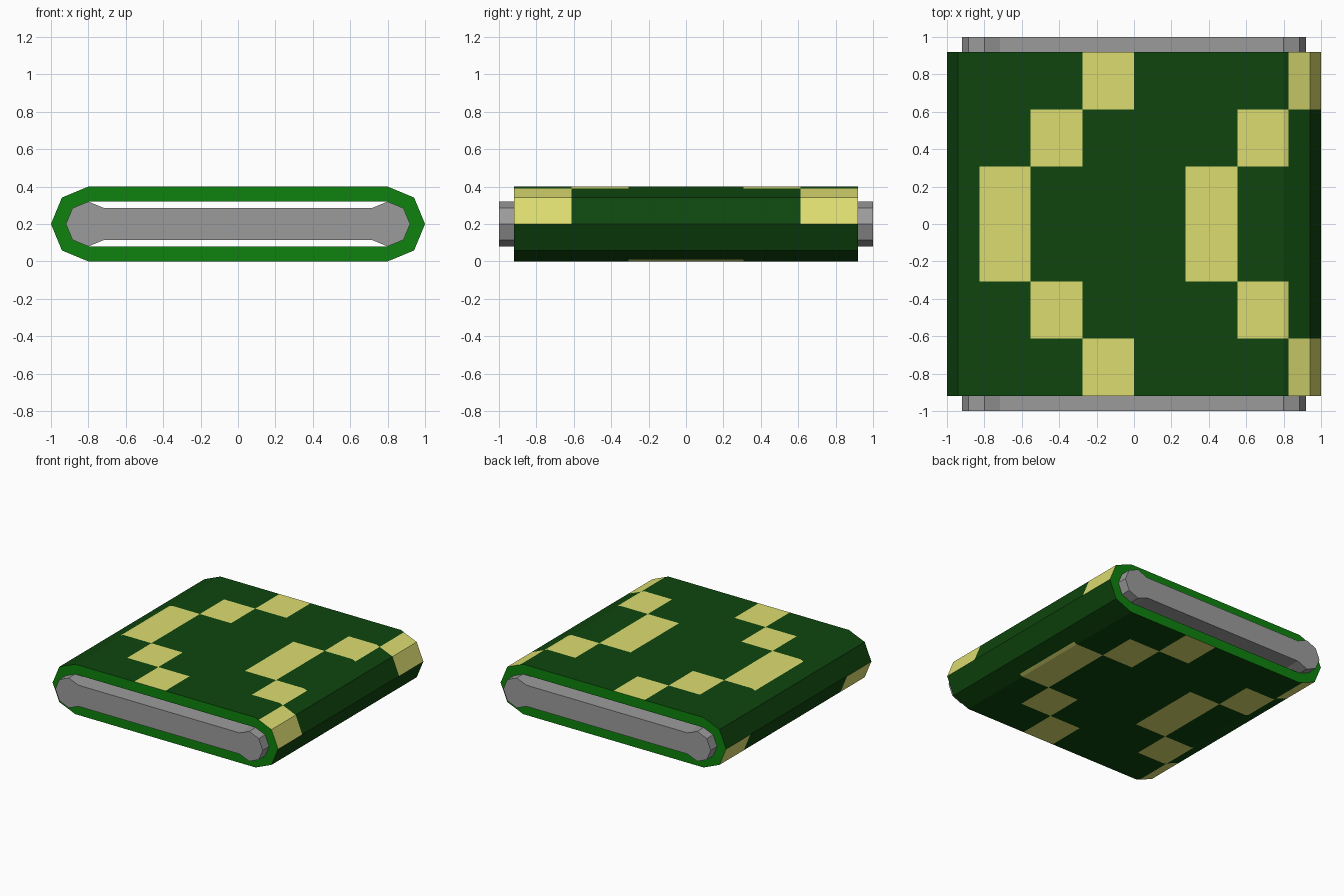
import bpy, bmesh, math

if "Cube" in bpy.data.objects:
    bpy.data.objects.remove(bpy.data.objects["Cube"])

CX, CZ = 0.8, 0.2          # end-round centre
R_OUT, R_IN = 0.2, 0.12    # belt outer and inner radius
HALF_BELT, HALF_CORE = 0.92, 1.0


def material(name, rgb):
    m = bpy.data.materials.new(name)
    m.diffuse_color = (*rgb, 1)
    m.use_nodes = True
    m.node_tree.nodes["Principled BSDF"].inputs["Base Color"].default_value = m.diffuse_color
    return m


dark = material("dark green", (0.0045, 0.060, 0.0045))
yellow = material("pale yellow", (0.72, 0.72, 0.165))
bright = material("bright green", (0.0045, 0.225, 0.0045))
grey = material("grey", (0.33, 0.33, 0.33))


def arc(side, r, angles):
    return [(side * CX + r * math.cos(math.radians(a)),
             CZ + r * math.sin(math.radians(a))) for a in angles]


def finish(bm, name, mats):
    bmesh.ops.recalc_face_normals(bm, faces=bm.faces[:])
    me = bpy.data.meshes.new(name)
    bm.to_mesh(me)
    bm.free()
    for m in mats:
        me.materials.append(m)
    ob = bpy.data.objects.new(name, me)
    bpy.context.collection.objects.link(ob)
    return ob


# Belt profile, clockwise from the left tip over the top
def profile(r):
    return arc(-1, r, (180, 135, 90)) + arc(1, r, (90, 45, 0, -45, -90)) + arc(-1, r, (270, 225))


outer, inner = profile(R_OUT), profile(R_IN)
n = len(outer)
starts = [0.0]
for i in range(n):
    starts.append(starts[-1] + math.dist(outer[i], outer[(i + 1) % n]))
total = starts[-1]
cell = total / 16
# Cuts at the profile corners and at the edges of 16 equal pattern columns
cuts = sorted({round(s, 5) for s in starts[:-1]} | {round(k * cell, 5) for k in range(16)})
cuts = [s for i, s in enumerate(cuts) if i == 0 or s - cuts[i - 1] > 1e-3]


def at(pts, s):
    i = max(k for k in range(n) if starts[k] <= s + 1e-4)
    f = (s - starts[i]) / (starts[i + 1] - starts[i])
    a, b = pts[i], pts[(i + 1) % n]
    return a[0] + (b[0] - a[0]) * f, a[1] + (b[1] - a[1]) * f


# Belt: patterned outside, bright green rims and inside
bm = bmesh.new()
rows = [HALF_BELT * t / 3 for t in (-3, -2, -1, 1, 2, 3)]


def ring(pts, y):
    return [bm.verts.new((x, y, z)) for x, z in (at(pts, s) for s in cuts)]


def bridge(a, b, rule):
    for j in range(len(cuts)):
        k = (j + 1) % len(cuts)
        end = cuts[k] if k else total
        f = bm.faces.new((a[j], a[k], b[k], b[j]))
        f.material_index = rule(int((cuts[j] + end) / 2 / cell))


out_rings = [ring(outer, y) for y in rows]
in_rings = [ring(inner, y) for y in (rows[0], rows[-1])]
for i in range(5):
    step = abs(i - 2) + 1      # chevron: shifts one column per row from the middle
    bridge(out_rings[i], out_rings[i + 1], lambda c: 1 if c % 4 == step else 0)
bridge(out_rings[0], in_rings[0], lambda c: 2)
bridge(out_rings[-1], in_rings[1], lambda c: 2)
bridge(in_rings[0], in_rings[1], lambda c: 2)
finish(bm, "patterned_belt", [dark, yellow, bright])

# Core: two octagonal rollers joined by a thinner bar, running through the belt
bm = bmesh.new()
pts = arc(1, R_IN, range(-135, 136, 45)) + arc(-1, R_IN, range(45, 316, 45))
face = bm.faces.new([bm.verts.new((x, -HALF_CORE, z)) for x, z in pts])
ext = bmesh.ops.extrude_face_region(bm, geom=[face], use_keep_orig=True)
for v in ext["geom"]:
    if isinstance(v, bmesh.types.BMVert):
        v.co.y = HALF_CORE
finish(bm, "roller_core", [grey])
